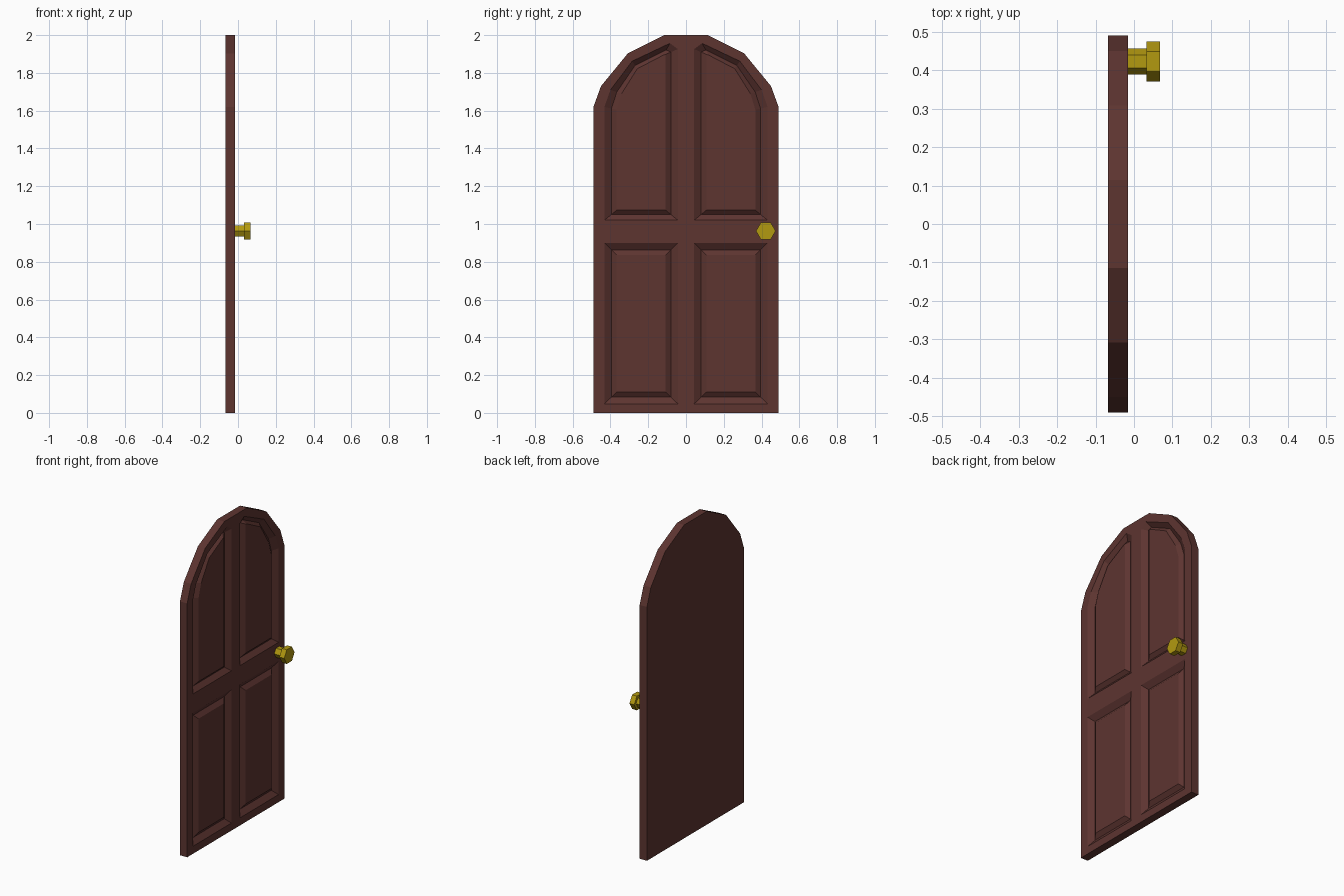
import bpy, bmesh
from math import pi
from mathutils import Matrix

if "Cube" in bpy.data.objects:
    bpy.data.objects.remove(bpy.data.objects["Cube"])

FRONT, BACK = -0.016, -0.067
GROOVE, FIELD = FRONT - 0.025, FRONT - 0.006


def material(name, color):
    m = bpy.data.materials.new(name)
    m.diffuse_color = (*color, 1)
    m.use_nodes = True
    m.node_tree.nodes["Principled BSDF"].inputs["Base Color"].default_value = m.diffuse_color
    return m


def finish(bm, name, mat):
    bmesh.ops.recalc_face_normals(bm, faces=bm.faces)
    me = bpy.data.meshes.new(name)
    bm.to_mesh(me)
    bm.free()
    me.materials.append(mat)
    ob = bpy.data.objects.new(name, me)
    bpy.context.collection.objects.link(ob)
    return ob


def ring(bm, pts, x):
    return [bm.verts.new((x, y, z)) for y, z in pts]


def bridge(bm, a, b):
    n = len(a)
    for i in range(n):
        j = (i + 1) % n
        bm.faces.new((a[i], a[j], b[j], b[i]))


def mirrored(pts):
    return [(-y, z) for y, z in pts]


wood = material("dark_wood", (0.11, 0.035, 0.03))
brass = material("brass", (0.45, 0.32, 0.005))

# Arched door outline (y, z), mirrored about the centre
half = [(0.49, 0), (0.49, 1.62), (0.45, 1.73), (0.308, 1.903), (0.115, 2.0)]
outline = half + mirrored(half)[::-1]

# Panel profiles for one side: frame edge and raised field edge
lower = ([(0.043, 0.048), (0.432, 0.048), (0.432, 0.9), (0.043, 0.9)],
         [(0.108, 0.11), (0.367, 0.11), (0.367, 0.836), (0.108, 0.836)])
upper = ([(0.043, 1.02), (0.432, 1.02), (0.432, 1.62), (0.4, 1.71),
          (0.285, 1.862), (0.085, 1.957), (0.043, 1.926)],
         [(0.108, 1.073), (0.367, 1.073), (0.367, 1.605), (0.341, 1.69),
          (0.258, 1.822), (0.12, 1.894), (0.108, 1.898)])
panels = []
for outer, inner in (lower, upper):
    panels += [(outer, inner), (mirrored(outer), mirrored(inner))]

# Door slab with V-grooved panels on the front
bm = bmesh.new()
front, back = ring(bm, outline, FRONT), ring(bm, outline, BACK)
rims = [ring(bm, outer, FRONT) for outer, _ in panels]
edges = []
for loop in [front] + rims:
    edges += [bm.edges.new((loop[i - 1], loop[i])) for i in range(len(loop))]
bmesh.ops.triangle_fill(bm, edges=edges, use_beauty=True, normal=(1, 0, 0))
bridge(bm, front, back)
bm.faces.new(back)
for rim, (outer, inner) in zip(rims, panels):
    t = 0.57
    mid = [(a + (c - a) * t, b + (d - b) * t)
           for (a, b), (c, d) in zip(outer, inner)]
    trough, field = ring(bm, mid, GROOVE), ring(bm, inner, FIELD)
    bridge(bm, rim, trough)
    bridge(bm, trough, field)
    bm.faces.new(field)
finish(bm, "door_slab", wood)


# Six-sided knob: stem and head
def hex_prism(name, radius, x0, x1):
    b = bmesh.new()
    place = (Matrix.Translation(((x0 + x1) / 2, 0.4225, 0.963))
             @ Matrix.Rotation(pi / 2, 4, 'Y'))
    bmesh.ops.create_cone(b, cap_ends=True, segments=6, radius1=radius,
                          radius2=radius, depth=x1 - x0, matrix=place)
    # Point the hexagon corners sideways along y
    ys = [abs(v.co.y - 0.4225) for v in b.verts]
    if max(ys) < radius * 0.95:
        bmesh.ops.rotate(b, verts=b.verts, cent=(0, 0.4225, 0.963),
                         matrix=Matrix.Rotation(pi / 6, 3, 'X'))
    return finish(b, name, brass)


hex_prism("knob_stem", 0.034, FRONT - 0.002, 0.034)
hex_prism("knob_head", 0.052, 0.033, 0.067)
